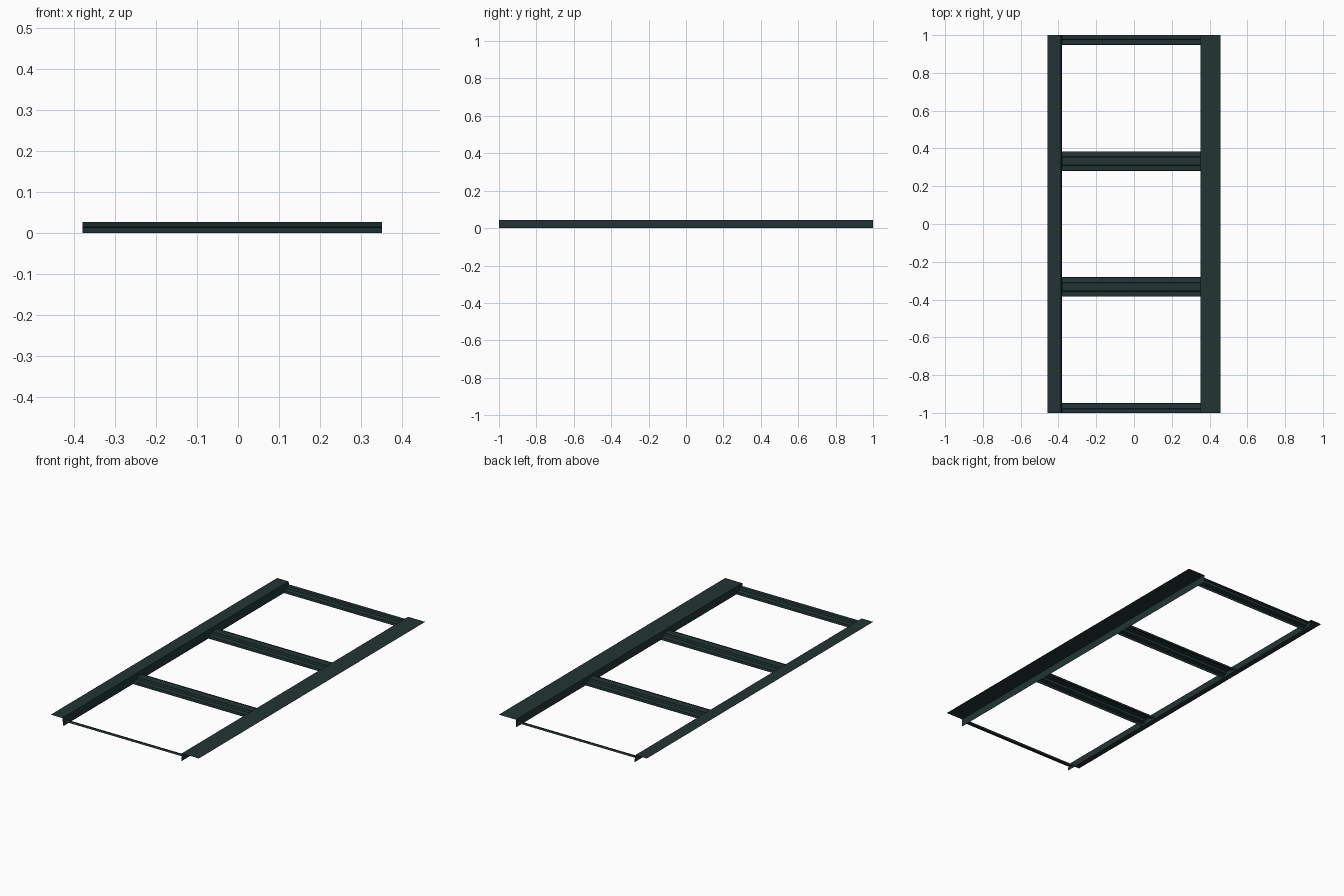
import bpy
import bmesh

cube = bpy.data.objects.get("Cube")
if cube:
    bpy.data.objects.remove(cube, do_unlink=True)

# Dark green-grey painted metal
COLOR = (0.016, 0.034, 0.034, 1.0)
metal = bpy.data.materials.new("dark_green_metal")
metal.use_nodes = True
metal.diffuse_color = COLOR
for node in metal.node_tree.nodes:
    if node.type == 'BSDF_PRINCIPLED':
        node.inputs["Base Color"].default_value = COLOR


def sheet(name, profile, start, end, along):
    """Extrude an open (u, z) profile along the x or y axis as folded sheet metal."""
    bm = bmesh.new()

    def row(t):
        return [bm.verts.new((t, u, z) if along == "x" else (u, t, z)) for u, z in profile]

    a, b = row(start), row(end)
    for i in range(len(profile) - 1):
        quad = (a[i], b[i], b[i + 1], a[i + 1])
        bm.faces.new(quad if along == "x" else quad[::-1])
    mesh = bpy.data.meshes.new(name)
    bm.to_mesh(mesh)
    bm.free()
    mesh.materials.append(metal)
    obj = bpy.data.objects.new(name, mesh)
    bpy.context.collection.objects.link(obj)
    return obj


# Side rails: flat top flange with an inner wall folded down
TOP = 0.043
sheet("right_rail", [(-0.458, TOP), (-0.387, TOP), (-0.38, 0)], -1, 1, "y")
sheet("left_rail", [(0.352, 0), (0.352, TOP), (0.458, TOP)], -1, 1, "y")

# Stepped crossbar section: raised centre, lower flange, lip down to the base
half = [(0.021, 0.027), (0.024, 0.015), (0.05, 0.013), (0.052, 0)]
mirrored = [(-u, z) for u, z in reversed(half)]


def crossbar(name, y, section):
    sheet(name, [(y + u, z) for u, z in section], -0.38, 0.352, "x")


crossbar("front_crossbar", -1, [(0, 0.027)] + half)
crossbar("front_middle_crossbar", -0.333, mirrored + half)
crossbar("back_middle_crossbar", 0.333, mirrored + half)
crossbar("back_crossbar", 1, mirrored + [(0, 0.027)])
